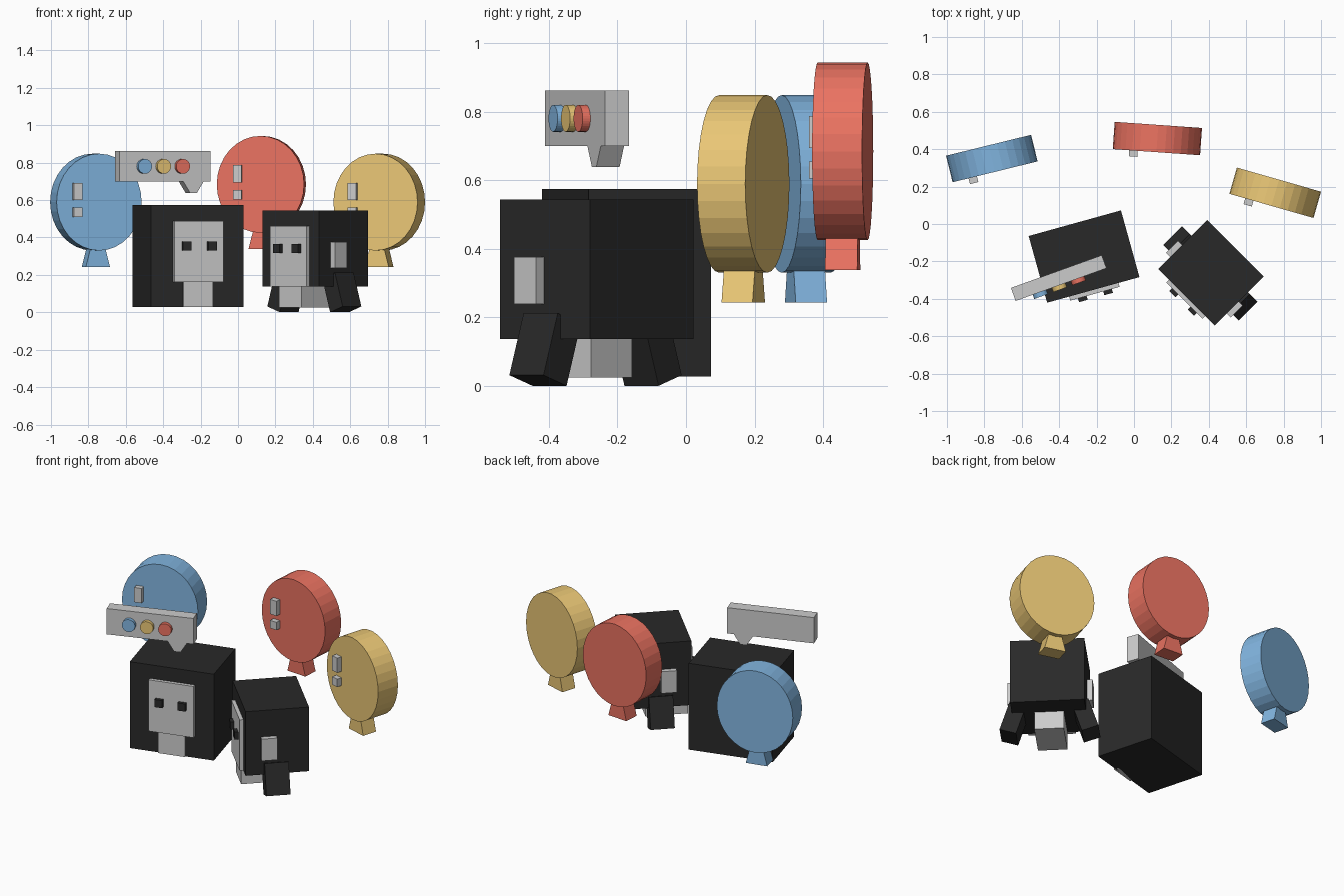
import bpy, bmesh
from math import sin, cos, pi, radians
from mathutils import Matrix

if "Cube" in bpy.data.objects:
    bpy.data.objects.remove(bpy.data.objects["Cube"])


def material(name, rgb):
    m = bpy.data.materials.new(name)
    m.diffuse_color = (*rgb, 1)
    m.use_nodes = True
    m.node_tree.nodes["Principled BSDF"].inputs["Base Color"].default_value = m.diffuse_color
    return m


BLACK = material("black", (0.022, 0.022, 0.022))
BLUE = material("blue", (0.22, 0.46, 0.74))
RED = material("red", (0.83, 0.17, 0.12))
YELLOW = material("yellow", (0.82, 0.57, 0.18))


def frame(x, y, turn):
    return Matrix.Translation((x, y, 0)) @ Matrix.Rotation(radians(turn), 4, 'Z')


def prism(name, place, outline, y0, y1, mat=None):
    """Extrude an x-z outline from y0 to y1 in the given frame."""
    bm = bmesh.new()
    face = bm.faces.new([bm.verts.new((x, y0, z)) for x, z in outline])
    ext = bmesh.ops.extrude_face_region(bm, geom=[face])
    verts = [v for v in ext["geom"] if isinstance(v, bmesh.types.BMVert)]
    bmesh.ops.translate(bm, verts=verts, vec=(0, y1 - y0, 0))
    bmesh.ops.recalc_face_normals(bm, faces=bm.faces)
    mesh = bpy.data.meshes.new(name)
    bm.to_mesh(mesh)
    bm.free()
    ob = bpy.data.objects.new(name, mesh)
    bpy.context.collection.objects.link(ob)
    ob.matrix_world = place
    if mat:
        mesh.materials.append(mat)
    return ob


def rect(x0, x1, z0, z1):
    return [(x0, z0), (x1, z0), (x1, z1), (x0, z1)]


def taper(x, z0, z1, w0, w1):
    return [(x - w0, z0), (x + w0, z0), (x + w1, z1), (x - w1, z1)]


def ellipse(x, z, rx, rz, n):
    return [(x + rx * cos(2 * pi * i / n), z + rz * sin(2 * pi * i / n)) for i in range(n)]


# Balloons: oval disc, flared knot, two highlights
for name, x, y, z, turn, mat in (("blue", -0.76, 0.35, 0.589, 13.8, BLUE),
                                 ("red", 0.125, 0.457, 0.684, -4, RED),
                                 ("yellow", 0.755, 0.167, 0.589, -16, YELLOW)):
    f = frame(x, y, turn)
    prism(name + "_balloon", f, ellipse(0, z, 0.234, 0.259, 32), -0.073, 0.073, mat)
    prism(name + "_balloon_knot", f, taper(0, z - 0.346, z - 0.245, 0.066, 0.04), -0.047, 0.047, mat)
    prism(name + "_long_highlight", f, rect(-0.146, -0.1, z + 0.01, z + 0.103), -0.105, -0.06)
    prism(name + "_short_highlight", f, rect(-0.146, -0.1, z - 0.08, z - 0.03), -0.105, -0.06)


def face(name, f, x, front, z0, z1, eye_z):
    """Face plate with two square eyes."""
    prism(name + "_face_plate", f, rect(x - 0.137, x + 0.137, z0, z1), -front - 0.022, -front + 0.02)
    for side, s in (("left", -1), ("right", 1)):
        c = x + s * 0.07
        prism(f"{name}_{side}_eye", f, rect(c - 0.024, c + 0.024, eye_z - 0.024, eye_z + 0.024),
              -front - 0.043, -front, BLACK)


# Large blocky figure with a front neck panel
f = frame(-0.267, -0.174, 15.5)
prism("large_body", f, rect(-0.256, 0.256, 0.027, 0.574), -0.185, 0.185, BLACK)
face("large", f, 0.003, 0.185, 0.163, 0.488, 0.355)
prism("large_neck_panel", f, rect(-0.08, 0.083, 0.027, 0.165), -0.195, -0.165)

# Small blocky figure with neck, ears and splayed arms
f = frame(0.412, -0.26, -45)
prism("small_head", f, rect(-0.214, 0.214, 0.137, 0.543), -0.185, 0.185, BLACK)
face("small", f, 0.005, 0.185, 0.138, 0.46, 0.34)
prism("small_neck", f, rect(-0.085, 0.085, 0.025, 0.15), -0.188, 0.06)
for side, s in (("left", -1), ("right", 1)):
    prism(side + "_ear", f, rect(*sorted((s * 0.19, s * 0.245)), 0.238, 0.376), -0.096, -0.005)
    tilt = Matrix.Translation((s * 0.208, 0, 0.106)) @ Matrix.Rotation(radians(-18 * s), 4, 'Y')
    prism(side + "_arm", f @ tilt, rect(-0.05, 0.05, -0.095, 0.095), -0.076, 0.065, BLACK)

# Speech bubble with pointer and three coloured dots
f = frame(-0.4025, -0.289, 19.8)
prism("speech_bubble", f, rect(-0.258, 0.258, 0.699, 0.862), -0.037, 0.037)
prism("bubble_pointer", f, taper(0.162, 0.638, 0.703, 0.019, 0.06), -0.036, 0.036)
for i, (name, mat) in enumerate((("blue", BLUE), ("yellow", YELLOW), ("red", RED))):
    prism(name + "_dot", f, ellipse(-0.014 + (i - 1) * 0.108, 0.78, 0.039, 0.039, 32), -0.061, -0.02, mat)
